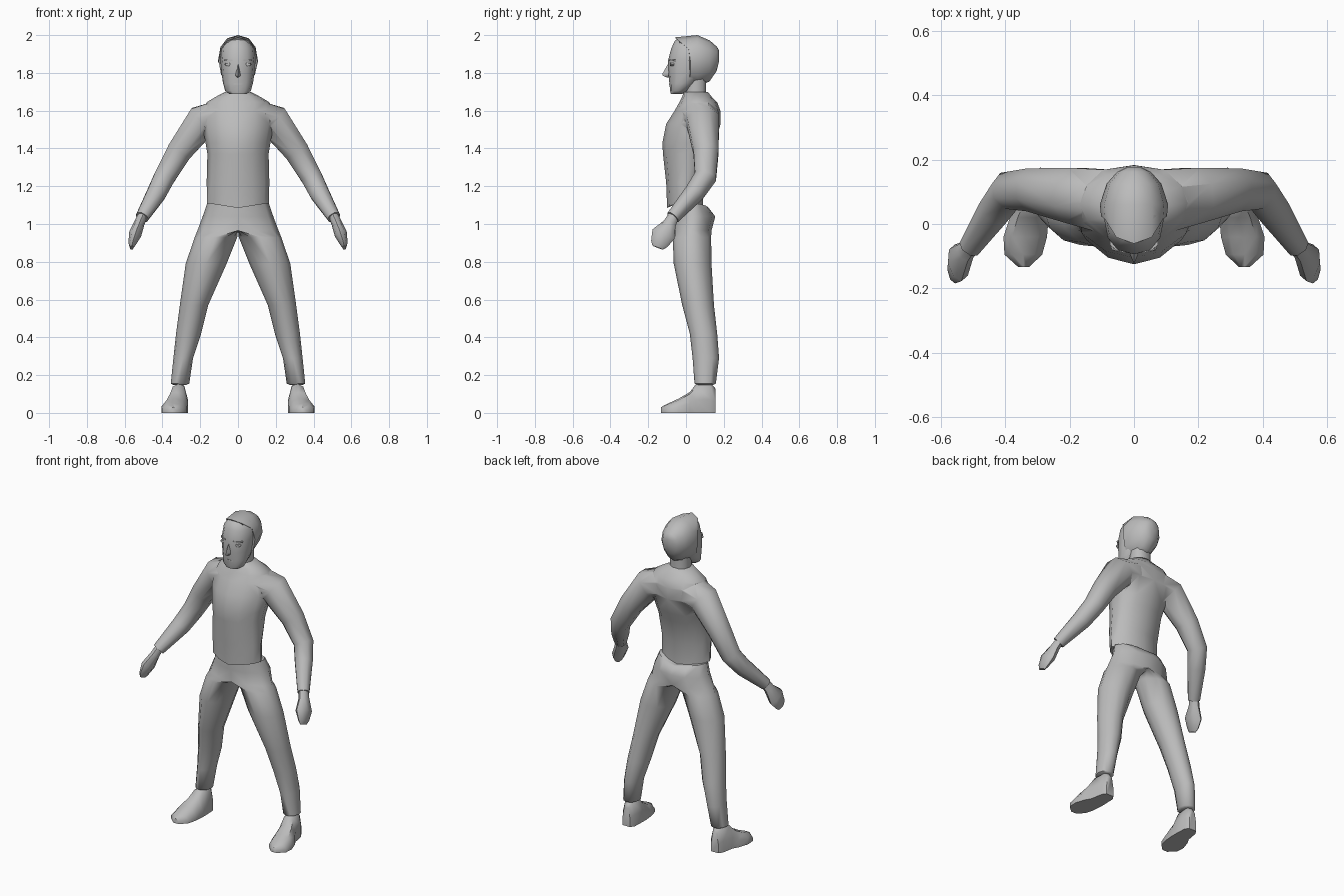
import bpy, bmesh, math
from mathutils import Vector

if "Cube" in bpy.data.objects:
    bpy.data.objects.remove(bpy.data.objects["Cube"])

grey = bpy.data.materials.new("plain grey")
grey.diffuse_color = (0.5, 0.5, 0.5, 1)
grey.use_nodes = True
grey.node_tree.nodes["Principled BSDF"].inputs["Base Color"].default_value = grey.diffuse_color


def sgn_pow(v, p):
    return math.copysign(abs(v) ** p, v)


def activate(ob):
    bpy.ops.object.select_all(action='DESELECT')
    ob.select_set(True)
    bpy.context.view_layer.objects.active = ob


def smooth(ob, angle):
    activate(ob)
    bpy.ops.object.shade_smooth_by_angle(angle=math.radians(angle))


def loft(name, rings, mirror=False, angle=50):
    """Skin a list of rings (equal point counts) and cap both ends."""
    bm = bmesh.new()
    rows = [[bm.verts.new(p) for p in r] for r in rings]
    n = len(rows[0])
    for a, b in zip(rows, rows[1:]):
        for i in range(n):
            j = (i + 1) % n
            bm.faces.new((a[i], a[j], b[j], b[i]))
    bm.faces.new(rows[0][::-1])
    bm.faces.new(rows[-1])
    bmesh.ops.recalc_face_normals(bm, faces=bm.faces)
    # drop hidden walls lying on the centre plane
    wall = [f for f in bm.faces if all(abs(v.co.x) < 1e-5 for v in f.verts)]
    bmesh.ops.delete(bm, geom=wall, context='FACES')
    me = bpy.data.meshes.new(name)
    bm.to_mesh(me)
    bm.free()
    me.materials.append(grey)
    ob = bpy.data.objects.new(name, me)
    bpy.context.collection.objects.link(ob)
    if mirror:
        ob.modifiers.new("mirror", 'MIRROR')
    smooth(ob, angle)
    return ob


def level(z, x0, x1, y0, y1, n=12, p=0.85, back=None, clip=False, dip=0):
    """Horizontal oval ring; p and back set the squareness, dip lowers the middle."""
    pts = []
    for i in range(n):
        a = 2 * math.pi * i / n
        q = back if back and math.sin(a) > 0 else p
        x = (x0 + x1) / 2 + (x1 - x0) / 2 * sgn_pow(math.cos(a), q)
        y = (y0 + y1) / 2 + (y1 - y0) / 2 * sgn_pow(math.sin(a), q)
        if clip:
            x = 0 if x < 1e-4 else x
        pts.append((x, y, z - dip * (1 - min(1, abs(x) / 0.16))))
    return pts


def tube(path, n=8, turn=0.0):
    """Rings square to a path of (x, y, z, radius, depth radius)."""
    rings = []
    for k, (x, y, z, ra, rb) in enumerate(path):
        a = Vector(path[max(k - 1, 0)][:3])
        b = Vector(path[min(k + 1, len(path) - 1)][:3])
        t = (b - a).normalized()
        v = Vector((0, 1, 0))
        v = (v - t * t.dot(v)).normalized()
        u = t.cross(v)
        rings.append([Vector((x, y, z)) + u * ra * math.cos(2 * math.pi * (i + turn) / n)
                      + v * rb * math.sin(2 * math.pi * (i + turn) / n) for i in range(n)])
    return rings


# Pullover body, from waist to collar: z, half width, front, back
body = [(1.11, .163, -.10, .09), (1.22, .166, -.105, .09), (1.37, .162, -.122, .13),
        (1.43, .172, -.125, .155), (1.53, .19, -.105, .183), (1.60, .19, -.06, .182),
        (1.645, .165, -.035, .165), (1.675, .115, -.02, .135), (1.70, .066, -.012, .115)]
torso = loft("pullover", [level(z, -w, w, f, b, p=1.1 if z < 1.62 else .9,
                                back=1.1 if z < 1.3 else .9, dip=.025 if k == 0 else 0)
                          for k, (z, w, f, b) in enumerate(body)])

# Sleeves, merged into the body
sleeves = loft("sleeves", tube([
    (.08, .07, 1.572, .094, .107), (.19, .09, 1.545, .094, .092), (.31, .106, 1.385, .072, .072),
    (.388, .103, 1.25, .061, .062), (.43, .045, 1.165, .056, .055), (.508, -.07, 1.035, .037, .037)],
    turn=.5), mirror=True)
activate(sleeves)
bpy.ops.object.modifier_apply(modifier="mirror")
join = torso.modifiers.new("join", 'BOOLEAN')
join.operation, join.solver, join.object = 'UNION', 'EXACT', sleeves
activate(torso)
bpy.ops.object.modifier_apply(modifier="join")
bpy.data.objects.remove(sleeves)
smooth(torso, 80)

# Trousers: z, inner x, outer x, front, back (pelvis rings span the centre line)
legs = [(1.11, -.163, .163, -.07, .12), (1.04, -.187, .187, -.072, .155), (.965, -.215, .215, -.07, .135),
        (.93, .004, .229, -.07, .133),
        (.79, .06, .277, -.065, .135), (.57, .158, .308, -.02, .148), (.42, .195, .328, .02, .165),
        (.29, .238, .342, .035, .175), (.155, .258, .356, .045, .158), (.148, .275, .342, .06, .145)]
loft("trousers", [level(z, a, b, f, k, p=1.1 if z > .5 else 1.0, clip=z > .95,
                        dip=.025 if z > 1.1 else 0)
                  for z, a, b, f, k in legs], mirror=True, angle=60)

# Shoes: sections from heel to toe: y, inner x, outer x, top z
shoe = [(.155, .285, .335, .13), (.13, .268, .352, .16), (.055, .265, .365, .155),
        (.02, .265, .385, .11), (-.04, .27, .405, .075), (-.095, .285, .402, .05), (-.133, .325, .36, .03)]
loft("shoes", [[(a, y, 0), (b, y, 0), (b, y, h * .45), (b - (b - a) * .2, y, h * .9),
                ((a + b) / 2, y, h), (a + (b - a) * .2, y, h * .9), (a, y, h * .45)]
               for y, a, b, h in shoe], mirror=True)

# Hands
loft("hands", tube([(.505, -.065, 1.045, .026, .03), (.522, -.085, 1.005, .028, .034),
                    (.545, -.12, .945, .034, .064), (.560, -.142, .895, .020, .046),
                    (.563, -.15, .875, .010, .03)]), mirror=True)

# Neck
loft("neck", [level(z, -w, w, f, b, 10) for z, w, f, b in
              [(1.66, .062, -.005, .11), (1.71, .06, -.005, .108), (1.78, .06, .0, .11)]])

# Head: z, half width, front, back
head = [(1.688, .045, -.08, -.02), (1.705, .068, -.084, .01), (1.745, .079, -.088, .06),
        (1.80, .088, -.094, .10), (1.87, .093, -.094, .13), (1.93, .088, -.078, .13),
        (1.972, .062, -.058, .11), (1.985, .03, -.03, .08)]
loft("head", [level(z, -w, w, f, b, 12, .9, back=1.05) for z, w, f, b in head])

# Hair cap: sections from hairline to back: y, half width, bottom z, top z
cap = [(.022, .097, 1.735, 1.98), (.024, .102, 1.73, 1.988), (.06, .106, 1.725, 2.0),
       (.125, .085, 1.755, 1.972), (.162, .052, 1.81, 1.94), (.175, .025, 1.86, 1.92)]
hair = []
for k, (y, w, z0, z1) in enumerate(cap):
    ring = []
    for i in range(12):
        a = 2 * math.pi * i / 12
        x = w * sgn_pow(math.cos(a), .9)
        z = (z0 + z1) / 2 + (z1 - z0) / 2 * sgn_pow(math.sin(a), .9)
        # the hair narrows toward the nape
        if k > 1:
            x *= 1 - min(.3, max(0, 1.85 - z) * 2.5)
        # the hairline sweeps forward over the brow and under the ear
        sweep = max(0, z - 1.92) * 1.25 + max(0, 1.78 - z) * .5
        ring.append((x, y - (sweep if k < 2 else 0), z))
    hair.append(ring)
loft("hair", hair)

# Nose
loft("nose", [[(-w, y + .03, z), (0, y, z), (w, y + .03, z)] for z, w, y in
              [(1.85, .006, -.094), (1.797, .012, -.124), (1.785, .014, -.123), (1.775, .008, -.1)]],
     angle=70)

# Eyes and brows
loft("eyes", [level(z, .052 - w, .052 + w, -.085, -.06, 8) for z, w in
              [(1.837, .010), (1.845, .020), (1.853, .012)]], mirror=True)
loft("brows", [[(x, y, 1.862), (x, y, 1.870), (x, y + .03, 1.870), (x, y + .03, 1.862)]
               for x, y in [(.028, -.091), (.055, -.081), (.075, -.065)]], mirror=True)

# Mouth
loft("mouth", [[(x, y, 1.738), (x, y, 1.744), (x, y + .02, 1.744), (x, y + .02, 1.738)]
               for x, y in [(-.024, -.083), (0, -.090), (.024, -.083)]])
